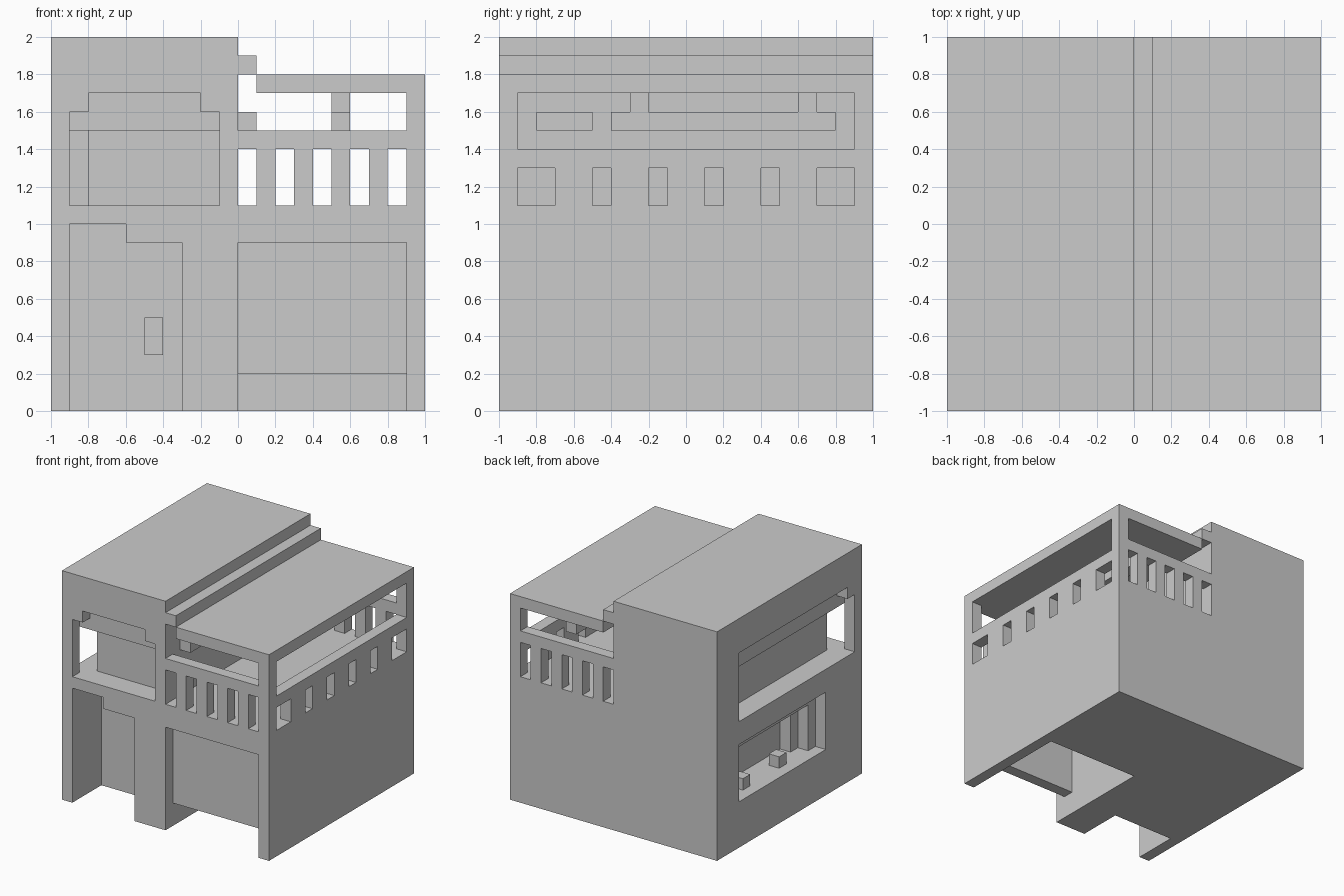
import bpy, bmesh

if "Cube" in bpy.data.objects:
    bpy.data.objects.remove(bpy.data.objects["Cube"])


def make_object(name, bm):
    bmesh.ops.recalc_face_normals(bm, faces=bm.faces)
    mesh = bpy.data.meshes.new(name)
    bm.to_mesh(mesh)
    bm.free()
    obj = bpy.data.objects.new(name, mesh)
    bpy.context.collection.objects.link(obj)
    return obj


def box(name, x0, x1, y0, y1, z0, z1):
    bm = bmesh.new()
    bmesh.ops.create_cube(bm, size=1)
    for v in bm.verts:
        v.co = (x1 if v.co.x > 0 else x0,
                y1 if v.co.y > 0 else y0,
                z1 if v.co.z > 0 else z0)
    return make_object(name, bm)


def extrude_y(name, profile, y0, y1):
    bm = bmesh.new()
    face = bm.faces.new([bm.verts.new((x, y0, z)) for x, z in profile])
    ext = bmesh.ops.extrude_face_region(bm, geom=[face])
    moved = [g for g in ext["geom"] if isinstance(g, bmesh.types.BMVert)]
    bmesh.ops.translate(bm, verts=moved, vec=(0, y1 - y0, 0))
    return make_object(name, bm)


# House shell: tall left half, lower right half with a clerestory slot
house = extrude_y("house_shell", [(-1, 0), (1, 0), (1, 1.8), (.1, 1.8), (.1, 1.5),
                                  (0, 1.5), (0, 2), (-1, 2)], -1, 1)
OUT = 1.2
cuts = [
    # upper right room, through bands and side band
    (0, .9, -.9, .9, 1.1, 1.7),
    (.05, .9, -OUT, OUT, 1.5, 1.7),
    (.8, OUT, -.9, .9, 1.4, 1.7),
    # entrance recess with raised left part
    (-.9, -.3, -OUT, -.6, -.1, .9),
    (-.9, -.6, -OUT, -.6, .5, 1.0),
    # garage
    (0, .9, -OUT, 0, -.1, .9),
    # upper left balcony: front opening, side opening, inner walkways
    (-.9, -.1, -OUT, -.9, 1.1, 1.6),
    (-.8, -.2, -OUT, -.9, 1.5, 1.7),
    (-OUT, -.9, -.9, .7, 1.1, 1.6),
    (-OUT, -.9, -.8, .7, 1.5, 1.7),
    (-.9, -.1, -.95, -.8, 1.1, 1.5),
    (-.95, -.8, -.9, .7, 1.1, 1.5),
    # lower left side niche
    (-OUT, -.9, -.5, .7, .4, .9),
    (-.95, -.7, -.5, .7, .4, .8),
]
# narrow windows, front to back
cuts += [(x / 10, x / 10 + .1, -OUT, OUT, 1.1, 1.4) for x in (0, 2, 4, 6, 8)]
# right side windows
for a, b in ((.1, .2), (.4, .5), (.7, .9)):
    cuts += [(.85, OUT, a, b, 1.1, 1.3), (.85, OUT, -b, -a, 1.1, 1.3)]

cutters = []
for i, c in enumerate(cuts):
    cutter = box("cutter", *c)
    cutter.hide_render = True
    cutters.append(cutter)
    mod = house.modifiers.new("opening", 'BOOLEAN')
    mod.operation = 'DIFFERENCE'
    mod.solver = 'EXACT'
    mod.object = cutter

# Apply the openings and drop the cutters
bpy.context.view_layer.update()
deps = bpy.context.evaluated_depsgraph_get()
result = bpy.data.meshes.new_from_object(house.evaluated_get(deps))
house.modifiers.clear()
house.data = result
for cutter in cutters:
    bpy.data.objects.remove(cutter)

# Roof step beside the tall half
box("roof_step", 0, .1, -1, 1, 1.8, 1.9)

# Half-closed garage door and entrance door handle
box("garage_door", 0, .9, -.9, -.8, .2, .9)
box("door_handle", -.5, -.4, -.7, -.6, .3, .5)

# Hanging lamp and wall unit in the right room
box("lamp_bar", .5, .6, -.4, .8, 1.5, 1.6)
for y in (-.3, .6):
    box("lamp_post", .5, .6, y, y + .1, 1.6, 1.7)
box("wall_unit", 0, .1, -.8, -.5, 1.5, 1.6)

# Blocks and columns in the left niche
for y in (.4, -.1):
    box("niche_block", -.9, -.8, y, y + .1, .4, .5)
box("niche_column", -.8, -.7, -.4, -.3, .4, .8)
box("niche_column", -.9, -.8, -.5, -.4, .4, .8)
